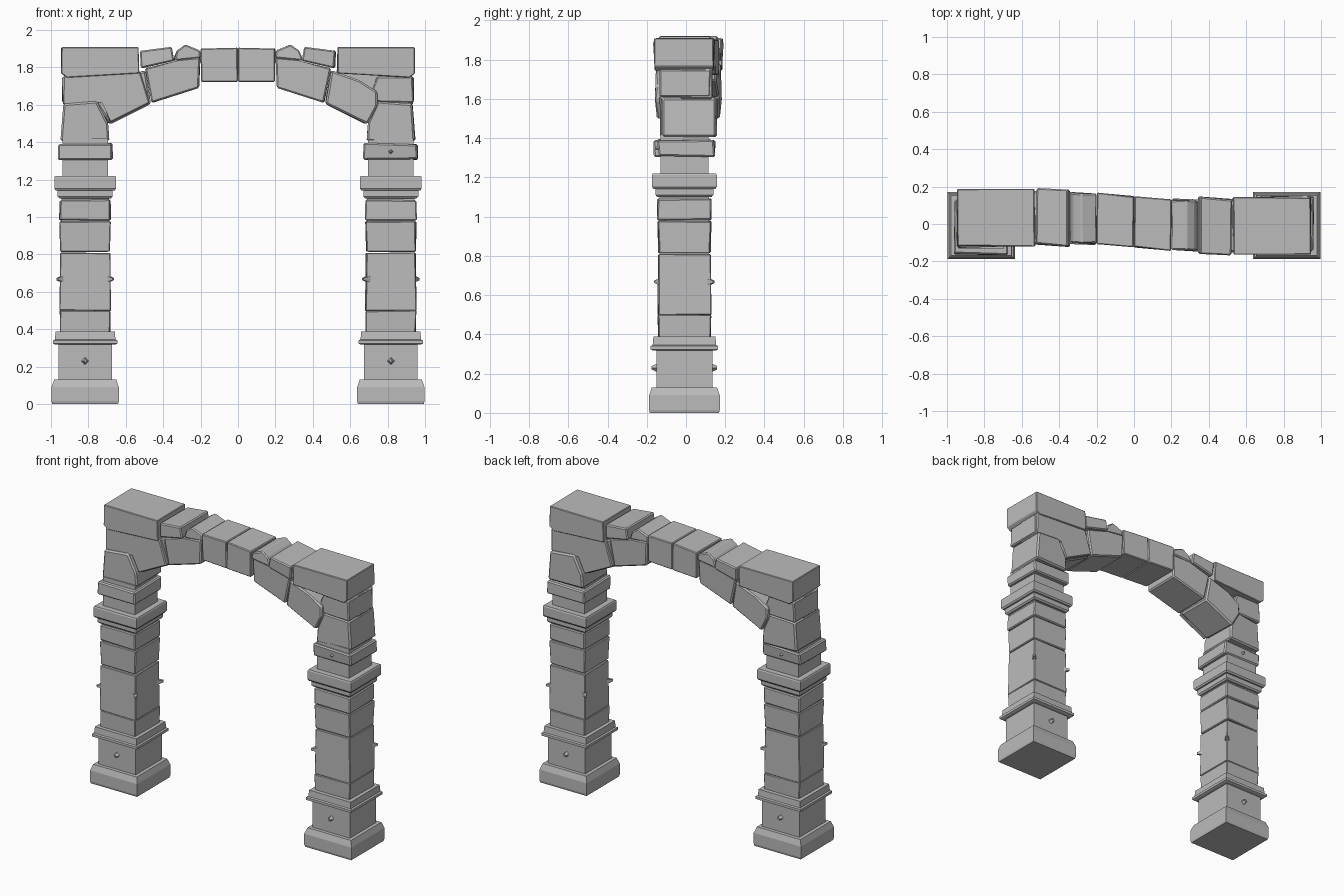
import bpy, bmesh, math, random
from mathutils import Vector

cube = bpy.data.objects.get("Cube")
if cube:
    bpy.data.objects.remove(cube)
random.seed(4)

stone = bpy.data.materials.new("grey stone")
stone.use_nodes = True
GREY = (0.5, 0.5, 0.5, 1)
stone.diffuse_color = GREY
stone.node_tree.nodes["Principled BSDF"].inputs["Base Color"].default_value = GREY

PIER_X, PIER_Y, ARCH_Y = 0.817, -0.008, 0.012


def finish(name, bm, bevel=0.0):
    if bevel:
        bmesh.ops.bevel(bm, geom=bm.edges[:], offset=bevel, segments=1,
                        affect='EDGES', clamp_overlap=True)
    bmesh.ops.recalc_face_normals(bm, faces=bm.faces[:])
    mesh = bpy.data.meshes.new(name)
    bm.to_mesh(mesh)
    bm.free()
    mesh.materials.append(stone)
    obj = bpy.data.objects.new(name, mesh)
    bpy.context.collection.objects.link(obj)
    return obj


def place_pair(name, obj, pivot_y):
    """Second copy turned half round the middle of the arch."""
    other = obj.copy()
    other.name = name + "_right"
    obj.name = name + "_left"
    other.rotation_euler.z = math.pi
    other.location = (-obj.location.x, 2 * pivot_y - obj.location.y, obj.location.z)
    bpy.context.collection.objects.link(other)


def pier_part(name, rings, bevel=0.0, wobble=0.0, shift=(0, 0)):
    """Square section lofted through (half width, height) rings."""
    bm = bmesh.new()
    loops = []
    for half, z in rings:
        loops.append([bm.verts.new((sx * half + shift[0] + random.uniform(-wobble, wobble),
                                    sy * half + shift[1] + random.uniform(-wobble, wobble),
                                    z + random.uniform(-wobble, wobble)))
                      for sx, sy in ((-1, -1), (1, -1), (1, 1), (-1, 1))])
    for low, high in zip(loops, loops[1:]):
        for i in range(4):
            j = (i + 1) % 4
            bm.faces.new((low[i], low[j], high[j], high[i]))
    bm.faces.new(loops[0][::-1])
    bm.faces.new(loops[-1])
    obj = finish(name, bm, bevel)
    obj.location = (PIER_X, PIER_Y, 0)
    place_pair(name, obj, PIER_Y)


def stud(name, centre, direction, size=0.022, height=0.025):
    """Small pyramid standing on a pier face or corner."""
    bm = bmesh.new()
    bmesh.ops.create_cone(bm, cap_ends=True, segments=4, radius1=size * 1.4,
                          radius2=size * 0.4, depth=height * 2)
    bmesh.ops.rotate(bm, verts=bm.verts[:], matrix=Vector((0, 0, 1)).rotation_difference(
        Vector(direction)).to_matrix())
    obj = finish(name, bm)
    obj.location = Vector((PIER_X, PIER_Y, 0)) + Vector(centre)
    place_pair(name, obj, PIER_Y)


def arch_stone(name, outline, front, back, skew=0.0, bevel=0.007, wobble=0.005):
    """Rough block: an x-z outline pushed from front to back."""
    bm = bmesh.new()
    mid = sum(p[0] for p in outline) / len(outline)
    sides = []
    for y in (front, back):
        sides.append([bm.verts.new((x + random.uniform(-wobble, wobble),
                                    y + skew * (x - mid) + random.uniform(-wobble, wobble), z))
                      for x, z in outline])
    n = len(outline)
    for i in range(n):
        j = (i + 1) % n
        bm.faces.new((sides[0][i], sides[0][j], sides[1][j], sides[1][i]))
    bm.faces.new(sides[0][::-1])
    bm.faces.new(sides[1])
    place_pair(name, finish(name, bm, bevel), ARCH_Y)


# Piers, from the ground up
pier_part("base", [(0.176, 0), (0.18, 0.015), (0.18, 0.09), (0.166, 0.13)])
pier_part("pedestal", [(0.142, 0.12), (0.142, 0.33)])
pier_part("lower_moulding", [(0.158, 0.317), (0.172, 0.323), (0.172, 0.34),
                             (0.162, 0.345), (0.158, 0.388)])
pier_part("shaft_lower", [(0.133, 0.38), (0.135, 0.498)], 0.004, 0.003)
pier_part("shaft_middle", [(0.135, 0.5), (0.132, 0.81)], 0.004, 0.003)
pier_part("shaft_upper", [(0.131, 0.812), (0.136, 0.978)], 0.005, 0.004)
pier_part("neck", [(0.126, 0.97), (0.126, 1.12)])
pier_part("collar", [(0.137, 0.984), (0.135, 1.092)], 0.006, 0.004)
pier_part("capital_step", [(0.138, 1.1), (0.147, 1.11), (0.147, 1.145)])
pier_part("capital", [(0.158, 1.142), (0.165, 1.152), (0.165, 1.212), (0.161, 1.22)])
pier_part("impost_neck", [(0.122, 1.21), (0.122, 1.42)])
pier_part("impost", [(0.143, 1.303), (0.143, 1.392)], 0.008, 0.007, (-0.003, 0.01))

# Studs on the pedestal, impost and shaft corners
for side, label in ((-1, "front"), (1, "back")):
    stud("pedestal_stud_" + label, (0, side * 0.142, 0.23), (0, side, 0))
stud("impost_stud", (0, -0.135, 1.35), (0, -1, 0), 0.013, 0.016)
for sx, sy in ((-1, -1), (1, 1), (-1, 1)):
    stud("corner_stud", (sx * 0.13, sy * 0.13, 0.668), (sx, sy, 0), 0.02, 0.028)

# Springing stones above each pier
arch_stone("springer", [(0.69, 1.405), (0.95, 1.405), (0.937, 1.605), (0.75, 1.62),
                        (0.69, 1.5)], -0.13, 0.145, 0.03, 0.01)
arch_stone("corner_stone", [(0.745, 1.615), (0.937, 1.61), (0.937, 1.75),
                            (0.74, 1.75), (0.715, 1.68)], -0.135, 0.125)
arch_stone("corner_block", [(0.53, 1.768), (0.915, 1.745), (0.945, 1.768),
                            (0.945, 1.908), (0.53, 1.908)], -0.163, 0.142, 0, 0.004, 0.003)

# Arch ring stones
arch_stone("haunch_stone", [(0.465, 1.605), (0.685, 1.495), (0.745, 1.595), (0.74, 1.67),
                            (0.65, 1.73), (0.495, 1.785)], -0.15, 0.1, -0.05, 0.01, 0.008)
arch_stone("ring_stone", [(0.205, 1.69), (0.46, 1.61), (0.495, 1.795), (0.33, 1.835),
                          (0.205, 1.855)], -0.14, 0.13, -0.05, 0.008)
arch_stone("key_stone", [(0.003, 1.722), (0.198, 1.722), (0.2, 1.9), (0.003, 1.905)],
           -0.135, 0.14, -0.11, 0.005, 0.003)

# Filling stones along the top
arch_stone("wedge_stone", [(0.2, 1.85), (0.345, 1.835), (0.33, 1.89), (0.285, 1.922),
                           (0.205, 1.89)], -0.142, 0.125, -0.05)
arch_stone("crown_stone", [(0.345, 1.835), (0.515, 1.795), (0.52, 1.888), (0.35, 1.91)],
           -0.162, 0.138, -0.06)

# Wide stone joining ring and corner on one face
arch_stone("backing_stone", [(0.475, 1.61), (0.685, 1.505), (0.725, 1.62), (0.935, 1.6),
                             (0.935, 1.755), (0.52, 1.775)], -0.03, 0.135, 0, 0.006, 0.003)
